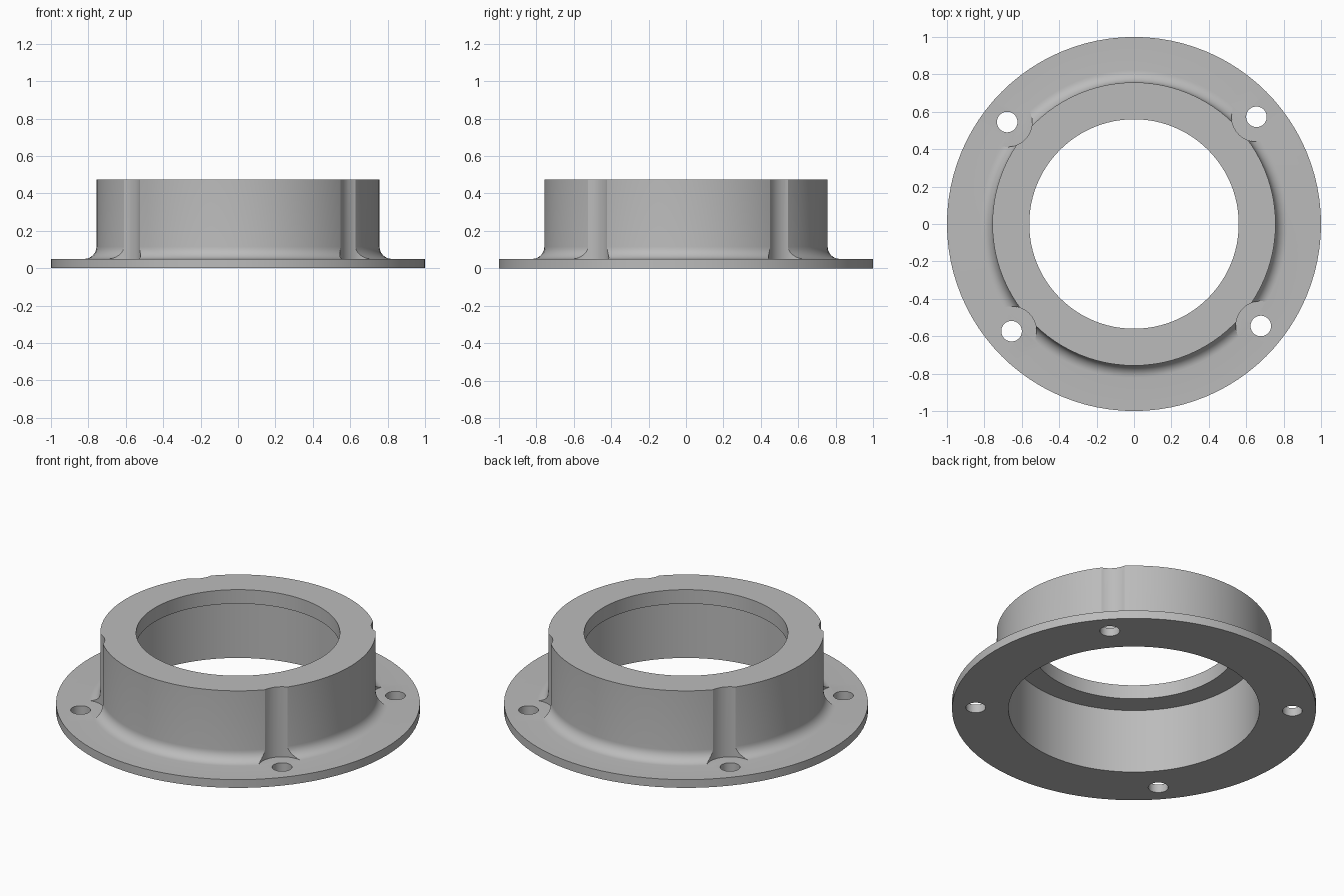
import bpy
import bmesh
from math import cos, sin, pi, radians
from mathutils import Matrix

cube = bpy.data.objects.get("Cube")
if cube:
    bpy.data.objects.remove(cube)

FLANGE_R, FLANGE_H = 1.0, 0.05
BODY_R, TOP = 0.757, 0.475
LIP_R, BORE_R, LIP_Z = 0.56, 0.69, 0.39
FILLET, SEGMENTS = 0.065, 96

grey = bpy.data.materials.new("Plain grey")
grey.use_nodes = True
grey.diffuse_color = (0.5, 0.5, 0.5, 1)
grey.node_tree.nodes["Principled BSDF"].inputs["Base Color"].default_value = (0.5, 0.5, 0.5, 1)


def add_object(name, bm):
    bmesh.ops.recalc_face_normals(bm, faces=bm.faces)
    mesh = bpy.data.meshes.new(name)
    bm.to_mesh(mesh)
    bm.free()
    mesh.materials.append(grey)
    obj = bpy.data.objects.new(name, mesh)
    bpy.context.collection.objects.link(obj)
    return obj


def lathe(name, profile):
    """Revolve a closed (radius, height) outline around z."""
    bm = bmesh.new()
    rings = []
    for i in range(SEGMENTS):
        a = 2 * pi * i / SEGMENTS
        rings.append([bm.verts.new((r * cos(a), r * sin(a), z)) for r, z in profile])
    n = len(profile)
    for i, ring in enumerate(rings):
        after = rings[(i + 1) % SEGMENTS]
        for j in range(n):
            k = (j + 1) % n
            bm.faces.new((ring[j], after[j], after[k], ring[k]))
    return add_object(name, bm)


def cylinders(name, centres, radius, low, high):
    """Several upright cylinders in one cutter."""
    bm = bmesh.new()
    for x, y in centres:
        bmesh.ops.create_cone(bm, cap_ends=True, segments=40, radius1=radius,
                              radius2=radius, depth=high - low,
                              matrix=Matrix.Translation((x, y, (low + high) / 2)))
    obj = add_object(name, bm)
    obj.hide_render = True
    return obj


# Flange, collar and stepped bore in one outline, with a filleted root
fillet = []
for i in range(9):
    a = pi / 2 * i / 8
    fillet.append((BODY_R + FILLET * (1 - sin(a)), FLANGE_H + FILLET * (1 - cos(a))))
housing = lathe("flanged_collar", [
    (BORE_R, 0), (FLANGE_R, 0), (FLANGE_R, FLANGE_H), *fillet,
    (BODY_R, TOP), (LIP_R, TOP), (LIP_R, LIP_Z), (BORE_R, LIP_Z)])

# Four bolt positions, turned slightly from the axes
bolts = [(0.87 * cos(radians(d + 1.2)), 0.87 * sin(radians(d + 1.2)))
         for d in (40, 140, 220, 320)]
cutters = [cylinders("bolt_head_clearance", bolts, 0.133, FLANGE_H, TOP + 0.1),
           cylinders("bolt_holes", bolts, 0.055, -0.1, 0.2)]

# Cut the clearances and holes
bpy.ops.object.select_all(action='DESELECT')
bpy.context.view_layer.objects.active = housing
housing.select_set(True)
for cutter in cutters:
    mod = housing.modifiers.new(cutter.name, 'BOOLEAN')
    mod.operation = 'DIFFERENCE'
    mod.solver = 'EXACT'
    mod.object = cutter
    bpy.ops.object.modifier_apply(modifier=mod.name)
    bpy.data.objects.remove(cutter)

bpy.ops.object.shade_smooth_by_angle(angle=radians(25))
